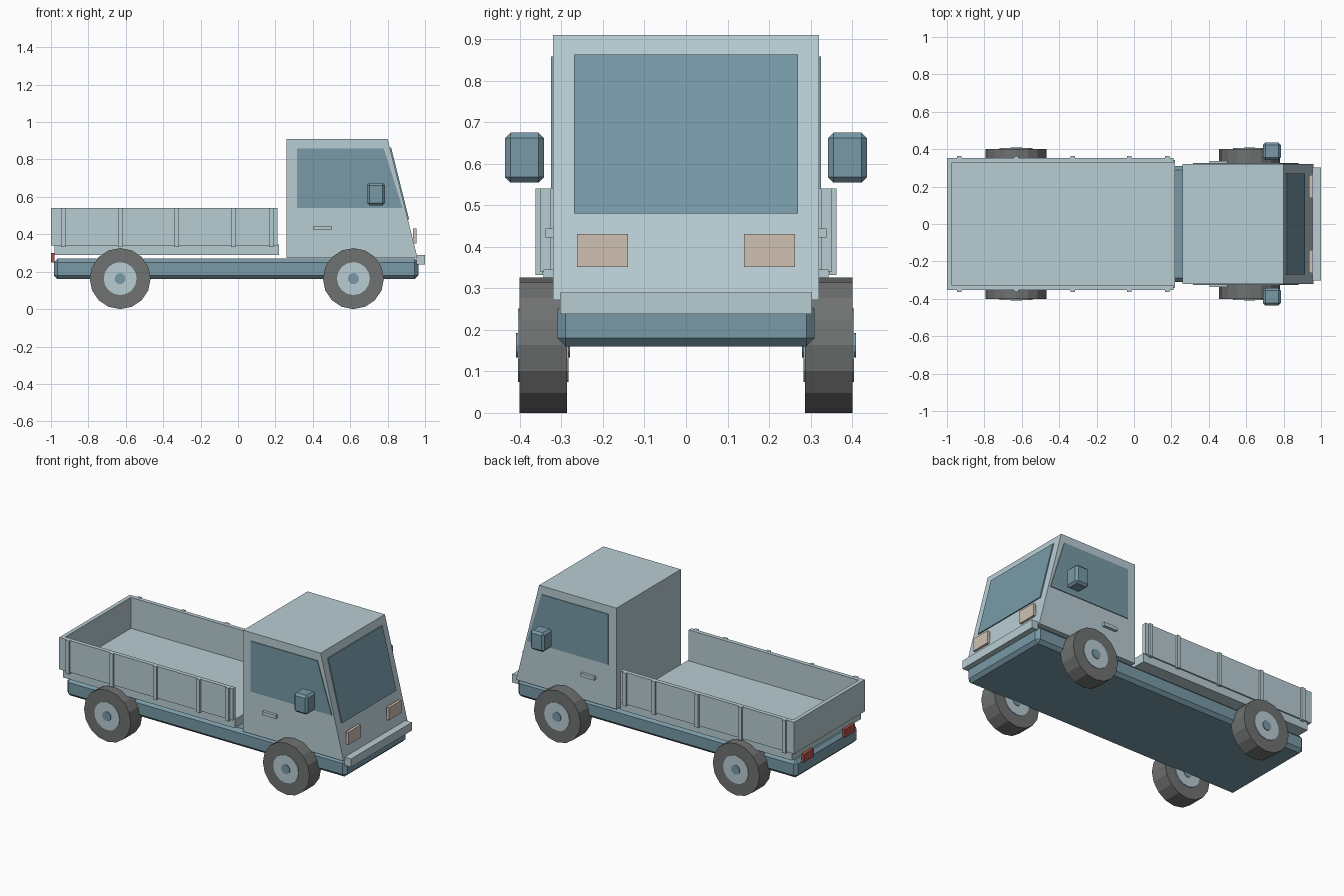
import bpy, bmesh, math
from mathutils import Matrix, Vector

if "Cube" in bpy.data.objects:
    bpy.data.objects.remove(bpy.data.objects["Cube"])


def material(name, r, g, b):
    m = bpy.data.materials.new(name)
    lin = [((c / 255 + 0.055) / 1.055) ** 2.4 for c in (r, g, b)]
    m.diffuse_color = (*lin, 1)
    m.use_nodes = True
    m.node_tree.nodes["Principled BSDF"].inputs["Base Color"].default_value = m.diffuse_color
    return m


PALE = material("pale_blue_grey", 184, 205, 212)
BLUE = material("slate_blue", 120, 154, 167)
TYRE = material("tyre_grey", 112, 114, 113)
LAMP = material("lamp_beige", 208, 193, 180)
RED = material("tail_red", 178, 80, 76)


def finish(name, bm, mat):
    bmesh.ops.recalc_face_normals(bm, faces=bm.faces[:])
    me = bpy.data.meshes.new(name)
    bm.to_mesh(me)
    bm.free()
    me.materials.append(mat)
    ob = bpy.data.objects.new(name, me)
    bpy.context.collection.objects.link(ob)
    return ob


def box(name, x, y, z, mat, chamfer=0):
    """Box from (min, max) ranges, optionally with chamfered edges."""
    bm = bmesh.new()
    bmesh.ops.create_cube(bm, size=1)
    for v in bm.verts:
        v.co = [r[0] + (c + 0.5) * (r[1] - r[0]) for c, r in zip(v.co, (x, y, z))]
    if chamfer:
        bmesh.ops.bevel(bm, geom=bm.edges[:], offset=chamfer, segments=1,
                        affect='EDGES', profile=0.5)
    return finish(name, bm, mat)


def side_range(s, a, b):
    return tuple(sorted((s * a, s * b)))


def prism(name, profile, y, mat):
    """Extrude an x-z profile across a y range."""
    bm = bmesh.new()
    f = bm.faces.new([bm.verts.new((px, y[0], pz)) for px, pz in profile])
    ext = bmesh.ops.extrude_face_region(bm, geom=[f])
    verts = [g for g in ext["geom"] if isinstance(g, bmesh.types.BMVert)]
    bmesh.ops.translate(bm, verts=verts, vec=(0, y[1] - y[0], 0))
    return finish(name, bm, mat)


def disc(name, x, z, r, y, sides, mat):
    """Cylinder along y with a vertex at the bottom."""
    bm = bmesh.new()
    bmesh.ops.create_cone(bm, cap_ends=True, segments=sides, radius1=r, radius2=r,
                          depth=y[1] - y[0],
                          matrix=Matrix.Translation((x, sum(y) / 2, z))
                          @ Matrix.Rotation(math.pi / 2, 4, 'X'))
    return finish(name, bm, mat)


# Chassis and front bumper
box("chassis", (-0.985, 0.965), (-0.31, 0.31), (0.16, 0.27), BLUE, 0.02)
box("front_bumper", (0.955, 1.0), (-0.303, 0.303), (0.238, 0.29), PALE)

# Cab with sloping front
prism("cab", [(0.26, 0.272), (0.26, 0.91), (0.80, 0.91), (0.96, 0.272)],
      (-0.32, 0.32), PALE)


def front_x(z):
    return 0.80 + 0.16 * (0.91 - z) / 0.638


# Windscreen plate lying on the sloping front
prism("windscreen", [(front_x(z) + d, z) for z, d in
                     ((0.48, -0.001), (0.48, 0.007), (0.863, 0.007), (0.863, -0.001))],
      (-0.27, 0.27), BLUE)

# Load bed floor and three walls
box("bed_floor", (-0.98, 0.218), (-0.343, 0.343), (0.29, 0.345), PALE)
box("tailgate", (-1.0, -0.975), (-0.352, 0.352), (0.34, 0.54), PALE)

for s, side in ((-1, "right"), (1, "left")):
    # Cab side details
    prism(f"{side}_window", [(0.315, 0.54), (0.315, 0.858), (0.78, 0.858), (0.88, 0.54)],
          side_range(s, 0.319, 0.325), BLUE)
    box(f"{side}_door_handle", (0.405, 0.50), side_range(s, 0.318, 0.338),
        (0.422, 0.444), PALE)
    box(f"{side}_mirror", (0.69, 0.785), side_range(s, 0.342, 0.436),
        (0.555, 0.675), BLUE, 0.013)

    # Lamps
    box(f"{side}_headlamp", (0.936, 0.954), side_range(s, 0.14, 0.263), (0.352, 0.431), LAMP)
    box(f"{side}_tail_lamp", (-1.0, -0.982), side_range(s, 0.155, 0.255), (0.25, 0.30), RED)

    # Bed side wall and posts
    box(f"{side}_bed_wall", (-0.976, 0.21), side_range(s, 0.326, 0.352), (0.34, 0.54), PALE)
    for i, px in enumerate((-0.935, -0.63, -0.327, -0.025, 0.177)):
        box(f"{side}_bed_post_{i + 1}", (px - 0.012, px + 0.012),
            side_range(s, 0.345, 0.363), (0.332, 0.541), PALE)

    # Wheels
    for wx, end in ((0.617, "front"), (-0.63, "rear")):
        disc(f"{side}_{end}_tyre", wx, 0.163, 0.163, side_range(s, 0.287, 0.401), 16, TYRE)
        disc(f"{side}_{end}_hub", wx, 0.163, 0.088, side_range(s, 0.283, 0.405), 16, PALE)
        disc(f"{side}_{end}_hub_cap", wx, 0.163, 0.03, side_range(s, 0.28, 0.409), 12, BLUE)
